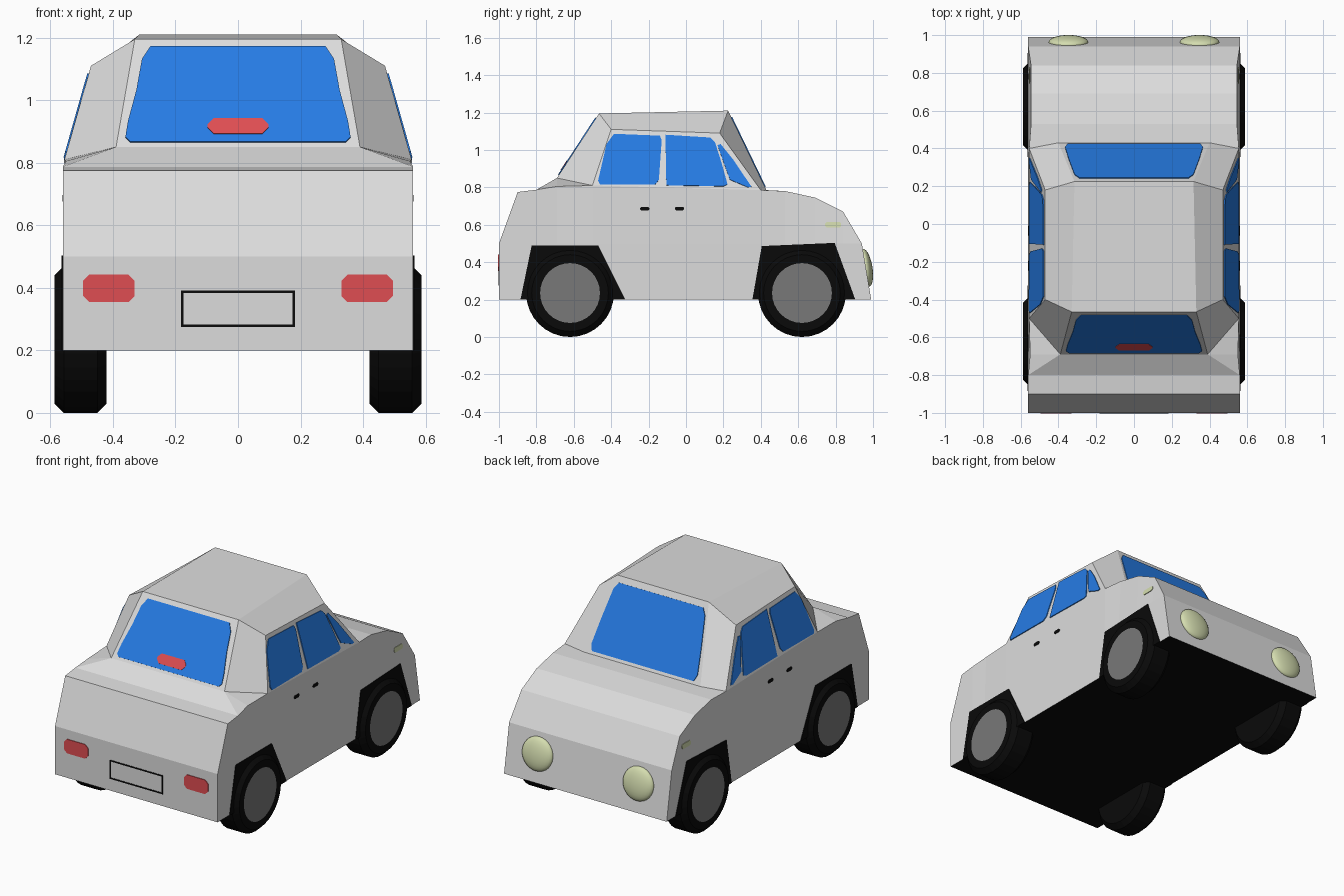
import bpy, bmesh, math
from mathutils import Vector, Matrix

if "Cube" in bpy.data.objects:
    bpy.data.objects.remove(bpy.data.objects["Cube"])


def material(name, rgb):
    m = bpy.data.materials.new(name)
    m.diffuse_color = (*rgb, 1)
    m.use_nodes = True
    m.node_tree.nodes["Principled BSDF"].inputs["Base Color"].default_value = m.diffuse_color
    return m


WHITE = material("body white", (0.72, 0.72, 0.72))
BLACK = material("tyre black", (0.003, 0.003, 0.003))
BLUE = material("window blue", (0.019, 0.2, 0.78))
RED = material("lamp red", (0.74, 0.075, 0.085))
CREAM = material("headlight cream", (0.66, 0.72, 0.43))
GREY = material("hub grey", (0.19, 0.19, 0.19))


def finish(name, bm, *mats):
    bmesh.ops.recalc_face_normals(bm, faces=bm.faces)
    me = bpy.data.meshes.new(name)
    bm.to_mesh(me)
    bm.free()
    for m in mats:
        me.materials.append(m)
    ob = bpy.data.objects.new(name, me)
    bpy.context.collection.objects.link(ob)
    return ob


# Key points of the half shell (x > 0); the other half is mirrored
BELT = 0.5
P = {
    "e0": (.56, -.9, .775), "e1": (.56, -.8, .787), "e2": (.55, -.69, .805),
    "e3": (.555, -.5, .81), "e4": (.555, .40, .785), "e5": (.545, .53, .78),
    "e6": (.545, .69, .745), "e7": (.545, .84, .67), "nose": (.56, .94, BELT),
    "tail": (.56, -1, BELT), "low_r": (.56, -1, .2), "low_f": (.56, .99, .2),
    "rear_sill": (.39, -.69, .85), "front_sill": (.40, .43, .785),
    "roof_r": (.33, -.465, 1.195), "roof_f": (.315, .225, 1.21),
    "side_r": (.47, -.4, 1.11), "side_f": (.47, .18, 1.09),
}
for i in range(1, 8):
    P[f"b{i}"] = (.56, P[f"e{i}"][1], BELT)
belt = ["tail"] + [f"b{i}" for i in range(1, 8)] + ["nose"]

# Body shell
bm = bmesh.new()
V = {}
for k, (x, y, z) in P.items():
    V[k, 1] = bm.verts.new((x, y, z))
    V[k, -1] = bm.verts.new((-x, y, z))


def across(a, b):
    return bm.faces.new([V[a, 1], V[b, 1], V[b, -1], V[a, -1]])


for s in (1, -1):
    halves = [["low_r", "low_f"] + belt[::-1], ["e7", "b7", "nose"],
              ["e1", "rear_sill", "e2"], ["e2", "rear_sill", "e3"],
              ["rear_sill", "roof_r", "side_r", "e3"],
              ["front_sill", "roof_f", "side_f", "e4"],
              ["e3", "e4", "side_f", "side_r"],
              ["roof_r", "roof_f", "side_f", "side_r"]]
    halves += [[belt[i], belt[i + 1], f"e{i+1}", f"e{i}"] for i in range(7)]
    for names in halves:
        bm.faces.new([V[n, s] for n in names])
for a, b in [("low_r", "tail"), ("tail", "e0"), ("e0", "e1"), ("e1", "rear_sill"),
             ("rear_sill", "roof_r"), ("roof_r", "roof_f"), ("roof_f", "front_sill"),
             ("e5", "e6"), ("e6", "e7"), ("e7", "nose"), ("nose", "low_f")]:
    across(a, b)
bm.faces.new([V[k, s] for k, s in [("e4", 1), ("front_sill", 1), ("front_sill", -1),
                                   ("e4", -1), ("e5", -1), ("e5", 1)]])
across("low_f", "low_r").material_index = 1   # black underside
finish("car_body", bm, WHITE, BLACK)


def plate(name, mat, plane, axes, pts, lift=.005, side=1):
    """Thin plate: a 2D outline projected along one axis onto a plane of three key points."""
    a, b, c = (Vector(P[k]) for k in plane)
    n = (b - a).cross(c - a).normalized()
    if n.dot((a + b + c) / 3 - Vector((0, 0, .45))) < 0:
        n = -n
    i, j = axes
    k = 3 - i - j
    rings = ([], [])
    bm = bmesh.new()
    for u, w in pts:
        p = Vector((0, 0, 0))
        p[i], p[j] = u, w
        p[k] = a[k] - (n[i] * (u - a[i]) + n[j] * (w - a[j])) / n[k]
        for ring, d in zip(rings, (-.002, lift)):
            q = p + n * d
            q.x *= side
            ring.append(bm.verts.new(q))
    lo, hi = rings
    bm.faces.new(lo[::-1])
    bm.faces.new(hi)
    for t in range(len(lo)):
        u = (t + 1) % len(lo)
        bm.faces.new([lo[t], lo[u], hi[u], hi[t]])
    return finish(name, bm, mat)


def box(cx, cy, w, h, c=0.0):
    """Rectangle outline with cut corners."""
    x, y = w / 2, h / 2
    if c == 0:
        return [(cx + p * x, cy + q * y) for p, q in ((1, 1), (-1, 1), (-1, -1), (1, -1))]
    o = [(x, y - c), (x - c, y), (c - x, y), (-x, y - c),
         (-x, c - y), (c - x, -y), (x - c, -y), (x, c - y)]
    return [(cx + p, cy + q) for p, q in o]


def both(half):
    return half + [(-x, v) for x, v in reversed(half)]


XZ, XY, YZ = (0, 2), (0, 1), (1, 2)
REAR_GLASS = ("rear_sill", "roof_r", "e1")

# Rear and front windows (sill, roof, and a point level with the sill)
P["rear_mid"] = (0, -.69, .85)
P["front_mid"] = (0, .43, .785)
plate("rear_window", BLUE, ("rear_sill", "roof_r", "rear_mid"), XZ,
      both([(.345, .865), (.36, .88), (.352, .93), (.325, 1.03), (.307, 1.13), (.28, 1.17)]))
plate("windscreen", BLUE, ("front_sill", "roof_f", "front_mid"), XY,
      both([(.35, .422), (.365, .405), (.345, .34), (.315, .26), (.29, .242)]))
plate("high_brake_light", RED, ("rear_sill", "roof_r", "rear_mid"), XZ,
      box(0, .914, .195, .05, .02), .0075)

# Number plate frame
for nm, cx, cz, w, h in [("top", 0, .387, .365, .008), ("bottom", 0, .278, .365, .008),
                         ("left", -.178, .332, .008, .11), ("right", .178, .332, .008, .11)]:
    plate(f"plate_frame_{nm}", BLACK, ("low_r", "tail", "rear_low"), XZ,
          box(cx, cz, w, h), .003) if P.setdefault("rear_low", (0, -1, .2)) else None

# Parts repeated on both sides
SIDE = ("e3", "e4", "side_r")
windows = {
    "rear_side_window": [(-.46, .815), (-.47, .835), (-.425, 1.03), (-.385, 1.085),
                         (-.14, 1.075), (-.13, 1.05), (-.145, .84), (-.165, .815)],
    "front_side_window": [(-.105, .81), (-.11, 1.08), (.13, 1.065), (.155, 1.04),
                          (.19, .93), (.222, .815), (.2, .805)],
    "quarter_window": [(.168, 1.025), (.185, 1.03), (.25, .95), (.35, .802),
                       (.33, .8), (.235, .84)],
}
arches = {
    "rear_arch": [(-.885, .2), (-.825, .49), (-.47, .49), (-.325, .2)],
    "front_arch": [(.355, .2), (.405, .486), (.795, .503), (.905, .2)],
}
for s, tag in ((1, "right"), (-1, "left")):
    for nm, pts in windows.items():
        plate(f"{nm}_{tag}", BLUE, SIDE, YZ, pts, .005, s)
    for nm, pts in arches.items():
        plate(f"{nm}_{tag}", BLACK, ("low_r", "low_f", "tail"), YZ, pts, .004, s)
    for nm, y in (("rear", -.22), ("front", -.035)):
        plate(f"{nm}_door_handle_{tag}", BLACK, ("b3", "b4", "e4"), YZ,
              box(y, .686, .05, .02, .007), .004, s)
    plate(f"side_marker_{tag}", CREAM, ("b6", "b7", "e7"), YZ,
          box(.787, .6, .085, .03, .008), .004, s)
    plate(f"tail_light_{tag}", RED, ("low_r", "tail", "rear_low"), XZ,
          box(.413, .398, .165, .088, .02), .004, s)

    # Headlight: flattened ball leaning with the nose
    bm = bmesh.new()
    bmesh.ops.create_uvsphere(bm, u_segments=24, v_segments=14, radius=1, matrix=(
        Matrix.Translation((s * .347, .963, .37)) @ Matrix.Rotation(math.radians(9.5), 4, 'X')
        @ Matrix.Diagonal((.105, .034, .102, 1))))
    for f in bm.faces:
        f.smooth = True
    finish(f"headlight_{tag}", bm, CREAM)

    # Wheels: chamfered tyre rings with a grey hub disc on the outer face
    for nm, y in (("rear", -.62), ("front", .62)):
        bm = bmesh.new()
        N = 32
        prof = [(.42, .205), (.45, .235), (.557, .235), (.587, .205), (.587, .16)]
        rings = [[bm.verts.new((s * x, y + r * math.cos(t * math.tau / N),
                                .235 + r * math.sin(t * math.tau / N))) for t in range(N)]
                 for x, r in prof]
        for a, b in zip(rings, rings[1:]):
            for t in range(N):
                u = (t + 1) % N
                bm.faces.new([a[t], a[u], b[u], b[t]])
        bm.faces.new(rings[0])
        bm.faces.new(rings[-1]).material_index = 1
        finish(f"{nm}_wheel_{tag}", bm, BLACK, GREY)
